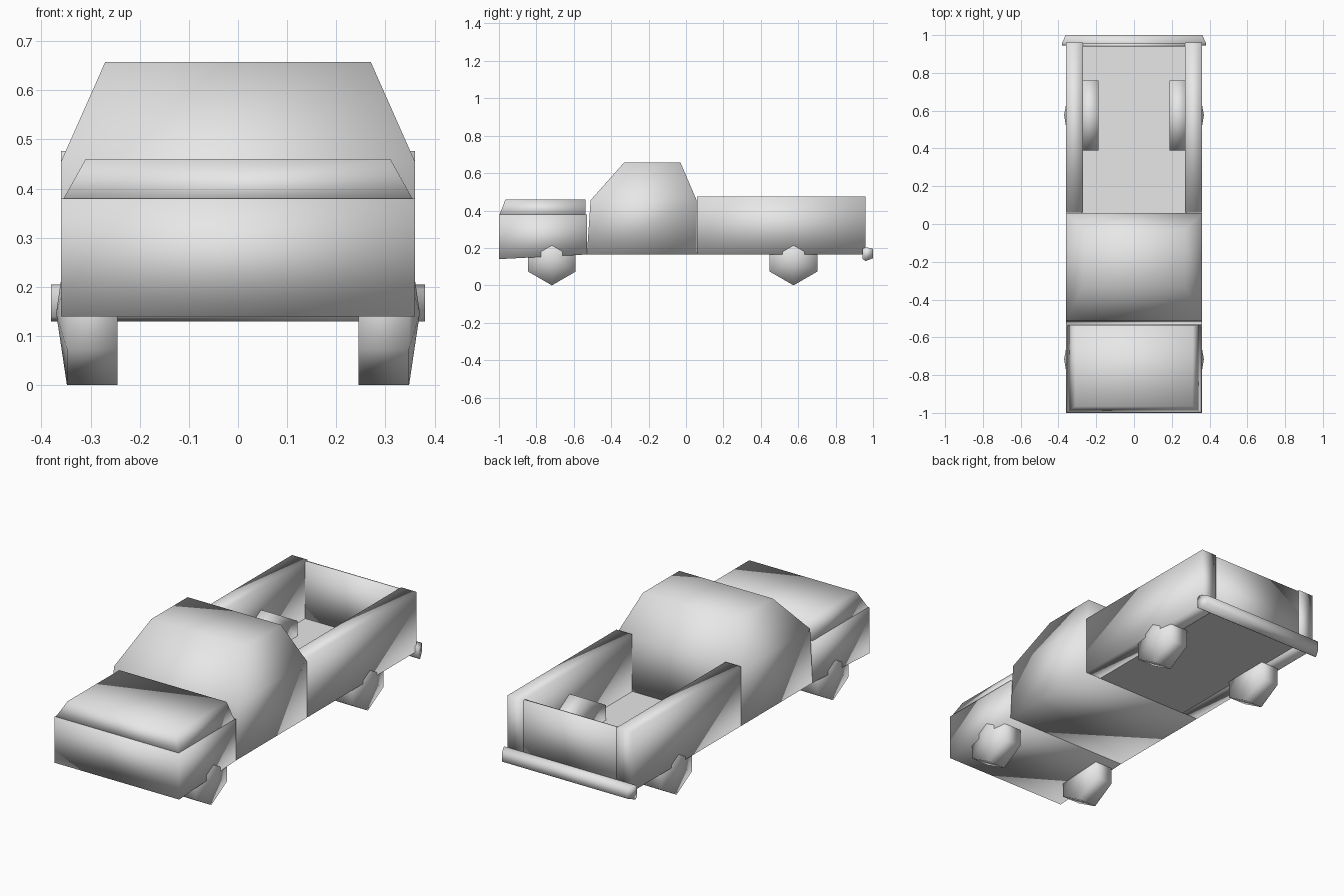
import bpy
import math

old = bpy.data.objects.get("Cube")
if old:
    bpy.data.objects.remove(old, do_unlink=True)

paint = bpy.data.materials.new("light_grey")
paint.use_nodes = True
grey = (0.8, 0.8, 0.8, 1)
paint.diffuse_color = grey
paint.node_tree.nodes["Principled BSDF"].inputs["Base Color"].default_value = grey


def make(name, verts, faces, smooth=True):
    mesh = bpy.data.meshes.new(name)
    mesh.from_pydata(verts, [], faces)
    mesh.materials.append(paint)
    mesh.polygons.foreach_set("use_smooth", [smooth] * len(mesh.polygons))
    mesh.update()
    obj = bpy.data.objects.new(name, mesh)
    bpy.context.collection.objects.link(obj)
    return obj


def bridge(rings):
    """Skin a stack of equal closed rings and cap both ends."""
    n = len(rings[0])
    verts = [v for ring in rings for v in ring]
    faces = [tuple(reversed(range(n))), tuple(range(len(verts) - n, len(verts)))]
    for r in range(len(rings) - 1):
        for i in range(n):
            j = (i + 1) % n
            faces.append((r * n + i, r * n + j, (r + 1) * n + j, (r + 1) * n + i))
    return verts, faces


def loft(name, levels, smooth=True):
    """Stack of rectangles; each level is half width, front y, back y, front z, back z."""
    rings = [[(-w, f, zf), (w, f, zf), (w, b, zb), (-w, b, zb)]
             for w, f, b, zf, zb in levels]
    return make(name, *bridge(rings), smooth)


def box(name, x0, x1, y0, y1, z0, z1, smooth=True):
    rings = [[(x0, y0, z), (x1, y0, z), (x1, y1, z), (x0, y1, z)] for z in (z0, z1)]
    return make(name, *bridge(rings), smooth)


def hexagon(x, y, z, radius):
    return [(x, y + radius * math.sin(k * math.pi / 3),
             z - radius * math.cos(k * math.pi / 3)) for k in range(6)]


# Front body and bonnet
loft("nose", [(0.36, -1, -0.53, 0.14, 0.165), (0.36, -1, -0.53, 0.38, 0.38)])
loft("bonnet", [(0.357, -0.998, -0.537, 0.376, 0.376),
                (0.31, -0.965, -0.537, 0.46, 0.46)])

# Cab: sill, belt line, roof
loft("cab", [(0.36, -0.53, 0.057, 0.165, 0.165),
             (0.36, -0.51, 0.057, 0.455, 0.455),
             (0.27, -0.33, -0.03, 0.658, 0.658)])

# Load bed
box("bed_floor", -0.28, 0.28, 0.05, 0.95, 0.166, 0.176, smooth=False)
box("tailgate", -0.275, 0.275, 0.94, 0.955, 0.166, 0.472)

WHEEL_Z = 0.147
for side, s in (("right", -1), ("left", 1)):
    inner, outer = sorted((s * 0.27, s * 0.36))
    box(side + "_bed_wall", inner, outer, 0.06, 0.96, 0.165, 0.476)

    # Raised wheel arch inside the bed: top half of a hexagon
    dy, low, mid, top = 0.185, 0.17, 0.254, 0.361
    shape = [(-dy, low), (dy, low), (dy, mid), (0, top), (-dy, mid)]
    if s < 0:
        xs = (-0.28, -0.188)
    else:
        xs = (0.188, 0.28)
    make(side + "_wheel_arch",
         *bridge([[(x, 0.575 + y, z) for y, z in shape] for x in xs]))

    # Six-sided wheels with a pointed outer cap
    for end, y in (("front", -0.717), ("rear", 0.575)):
        back = hexagon(0.245, y, WHEEL_Z, WHEEL_Z)
        rim = hexagon(0.348, y, WHEEL_Z, WHEEL_Z)
        verts, faces = bridge([back, rim])
        faces.pop(1)
        verts.append((0.37, y, WHEEL_Z))
        faces += [(6 + i, 6 + (i + 1) % 6, 12) for i in range(6)]
        if s < 0:
            verts = [(-x, yy, z) for x, yy, z in verts]
            faces = [f[::-1] for f in faces]
        make(f"{end}_{side}_wheel", verts, faces)

# Rear bumper, narrower towards the back
section = [(0.945, 0.14), (0.96, 0.13), (1, 0.145),
           (1, 0.195), (0.96, 0.205), (0.945, 0.195)]


def half_width(y):
    return 0.38 if y < 0.97 else 0.362


make("rear_bumper", *bridge([[(s * half_width(y), y, z) for y, z in section]
                             for s in (-1, 1)]))
